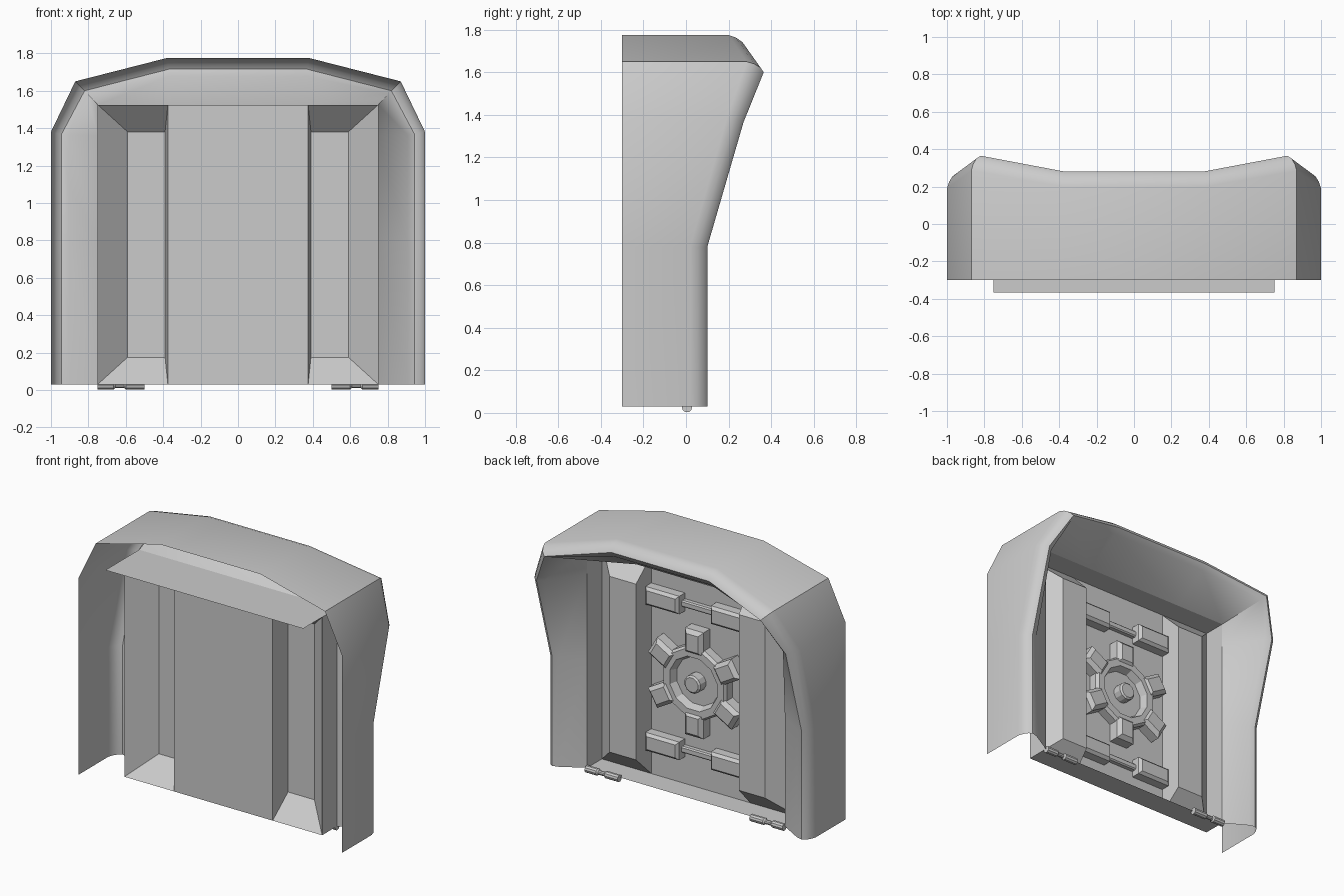
import bpy, bmesh, math
from mathutils import Matrix, Vector

if "Cube" in bpy.data.objects:
    bpy.data.objects.remove(bpy.data.objects["Cube"])

PANEL_Y = -0.16      # plane of the door panel
MID_Z = 0.775        # height of the door centre


def make(name, verts, faces, smooth=None):
    me = bpy.data.meshes.new(name)
    bm = bmesh.new()
    vs = [bm.verts.new(v) for v in verts]
    for f in faces:
        bm.faces.new([vs[i] for i in f])
    bmesh.ops.remove_doubles(bm, verts=bm.verts[:], dist=1e-4)
    bmesh.ops.recalc_face_normals(bm, faces=bm.faces[:])
    bm.to_mesh(me)
    bm.free()
    ob = bpy.data.objects.new(name, me)
    bpy.context.collection.objects.link(ob)
    if smooth:
        bpy.context.view_layer.objects.active = ob
        bpy.ops.object.select_all(action='DESELECT')
        ob.select_set(True)
        bpy.ops.object.shade_smooth_by_angle(angle=math.radians(smooth))
    return ob


def loft(name, rings, closed, cap_end=False, smooth=None):
    n = len(rings[0])
    verts = [v for r in rings for v in r]
    faces = []
    for i in range(len(rings) - 1):
        for j in range(n if closed else n - 1):
            k = (j + 1) % n
            faces.append((i*n + j, i*n + k, (i+1)*n + k, (i+1)*n + j))
    if cap_end:
        faces.append(tuple(range((len(rings)-1)*n, len(rings)*n)))
    return make(name, verts, faces, smooth)


def circle(r, y, n, cz=MID_Z):
    return [(r*math.cos(2*math.pi*(i+.5)/n), y, cz + r*math.sin(2*math.pi*(i+.5)/n))
            for i in range(n)]


# Block on the panel with chamfered outer edges, rotated about the door centre
def block(name, x0, x1, z0, z1, depth, cham, angle=0):
    def ring(c, y):
        return [(x0+c, y, z0+c), (x1-c, y, z0+c), (x1-c, y, z1-c), (x0+c, y, z1-c)]
    m = Matrix.Rotation(angle, 4, 'Y')
    c = Vector((0, 0, MID_Z))
    rings = [[c + m @ (Vector(v) - c) for v in r] for r in
             (ring(0, PANEL_Y), ring(0, PANEL_Y + depth - cham), ring(cham, PANEL_Y + depth))]
    return loft(name, rings, True, cap_end=True)


# Outer shell: sections of outer corner, lip corner, inner corner, lip y
half = [((1, .03), (.945, .03), (.75, .03), .10),
        ((1, .78), (.945, .78), (.75, .78), .10),
        ((1, 1.38), (.945, 1.365), (.75, 1.36), .27),
        ((.87, 1.65), (.82, 1.6), (.75, 1.525), .365),
        ((.38, 1.775), (.37, 1.715), (.375, 1.525), .28)]
path = half + [tuple((-p[0], p[1]) for p in s[:3]) + (s[3],) for s in reversed(half)]
sections = []
for o, l, i, y in path:
    o, l, i = Vector(o), Vector(l), Vector(i)
    pts = [(o, -.3), (o, y-.08), (o.lerp(l, .2), y-.045), (o.lerp(l, .55), y-.015),
           (l, y), (l.lerp(i, .2), y*.9), (i, 0)]
    sections.append([(p.x, yy, p.y) for p, yy in pts])
loft("outer_shell", sections, False, smooth=40)

# Door: flat centre, side walls, sill and top plate
Z0, Z1 = .03, 1.525
P = PANEL_Y
make("door_panel",
     [(-.375, P, Z0), (.375, P, Z0), (.375, P, Z1), (-.375, P, Z1)], [(0, 1, 2, 3)])
make("door_top_plate",
     [(-.75, -.365, Z1), (.75, -.365, Z1), (.75, 0, Z1), (-.75, 0, Z1)], [(0, 1, 2, 3)])
make("door_sill",
     [(-.75, P, Z0), (.75, P, Z0), (.75, 0, Z0), (-.75, 0, Z0)], [(0, 1, 2, 3)])

for s, side in ((1, "right"), (-1, "left")):
    make("door_side_" + side,
         [(s*.75, P, Z0), (s*.75, 0, Z0), (s*.75, 0, Z1), (s*.75, P, Z1)], [(0, 1, 2, 3)])
    # Raised pillar, hollow from the front
    base = [(s*x, P, z) for x, z in ((.375, Z0), (.75, Z0), (.75, Z1), (.375, Z1))]
    top = [(s*x, -.015, z) for x, z in ((.39, .175), (.59, .175), (.59, 1.38), (.39, 1.38))]
    loft("door_pillar_" + side, [base, top], True, cap_end=True)
    # Latch blocks
    for z, row in ((.275, "lower"), (1.275, "upper")):
        xs = sorted((s*.12, s*.375))
        block(f"latch_block_{row}_{side}", xs[0], xs[1], z-.062, z+.062, .08, .018)
    # Hinge: two knuckles on a thinner pin
    prof = [(.5, 0), (.5, .024), (.6, .024), (.61, .015), (.655, .015), (.665, .024),
            (.75, .024), (.75, 0)]
    rings = [[(s*x, .005 + r*math.cos(a*math.pi/5), .026 + r*math.sin(a*math.pi/5))
              for a in range(10)] for x, r in prof]
    loft("hinge_" + side, rings, True, smooth=35)

# Latch bars between the blocks
for z, row in ((.275, "lower"), (1.275, "upper")):
    block("latch_bar_" + row, -.13, .13, z-.022, z+.022, .035, .008)

# Lock wheel: recessed ring, six teeth, hub
loft("wheel_ring", [circle(.25, P, 12), circle(.25, P+.06, 12), circle(.235, P+.08, 12),
                    circle(.185, P+.08, 12), circle(.165, P+.03, 12)], True, cap_end=True)
for k in range(6):
    block(f"wheel_tooth_{k}", -.07, .07, MID_Z+.2, MID_Z+.365, .095, .025, k*math.pi/3)
loft("wheel_hub", [circle(.062, P+.02, 12), circle(.062, P+.09, 12), circle(.05, P+.1, 12)],
     True, cap_end=True)
